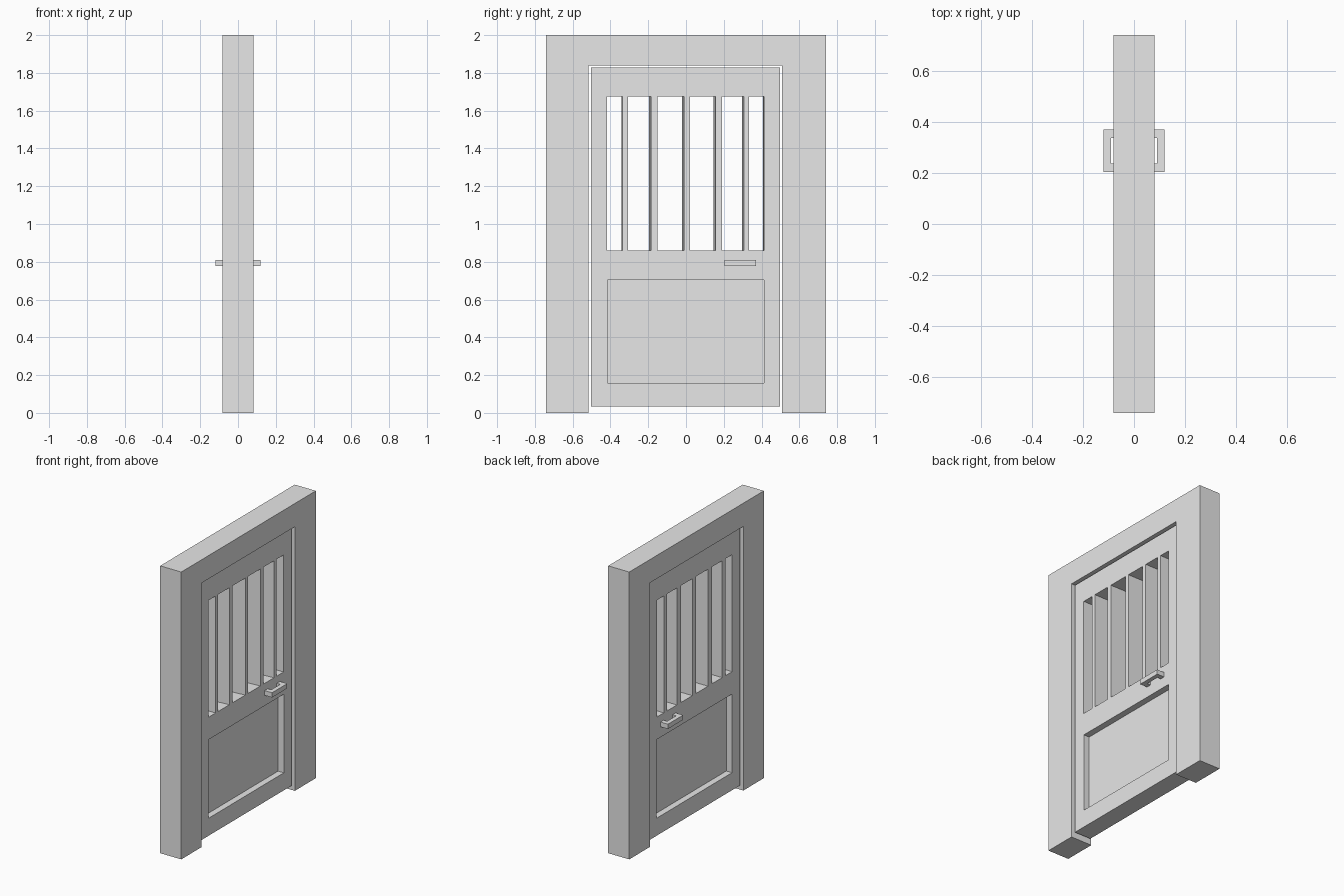
import bpy
import bmesh

if "Cube" in bpy.data.objects:
    bpy.data.objects.remove(bpy.data.objects["Cube"], do_unlink=True)

grey = bpy.data.materials.new("plain_grey")
grey.use_nodes = True
grey.diffuse_color = (0.8, 0.8, 0.8, 1)
grey.node_tree.nodes["Principled BSDF"].inputs["Base Color"].default_value = (0.8, 0.8, 0.8, 1)


def prism(name, front, back, x_back, x_front):
    """Solid between two matching (y, z) outlines at two depths."""
    bm = bmesh.new()
    a = [bm.verts.new((x_front, y, z)) for y, z in front]
    b = [bm.verts.new((x_back, y, z)) for y, z in back]
    bm.faces.new(a)
    bm.faces.new(b[::-1])
    n = len(a)
    for i in range(n):
        j = (i + 1) % n
        bm.faces.new((a[i], b[i], b[j], a[j]))
    bmesh.ops.recalc_face_normals(bm, faces=bm.faces)
    mesh = bpy.data.meshes.new(name)
    bm.to_mesh(mesh)
    bm.free()
    mesh.materials.append(grey)
    obj = bpy.data.objects.new(name, mesh)
    bpy.context.collection.objects.link(obj)
    return obj


def rect(y0, y1, z0, z1):
    return [(y0, z0), (y1, z0), (y1, z1), (y0, z1)]


def cut(target, cutter):
    """Subtract the cutter from the target and discard it."""
    cutter.hide_render = True
    mod = target.modifiers.new("cut", "BOOLEAN")
    mod.operation = "DIFFERENCE"
    mod.solver = "EXACT"
    mod.object = cutter
    bpy.context.view_layer.objects.active = target
    bpy.ops.object.modifier_apply(modifier=mod.name)
    bpy.data.objects.remove(cutter, do_unlink=True)


# Surrounding frame, open at the floor
outline = [(-0.74, 0), (-0.515, 0), (-0.515, 1.838), (0.509, 1.838),
           (0.509, 0), (0.74, 0), (0.74, 2), (-0.74, 2)]
prism("door_frame", outline, outline, -0.081, 0.081)

# Door leaf, slightly recessed in the frame
HALF = 0.063
slab = rect(-0.503, 0.498, 0.035, 1.828)
door = prism("door_leaf", slab, slab, -HALF, HALF)

# Window slots: right side of each narrows towards the back
slots = [(-0.417, -0.335, 0.007), (-0.308, -0.185, 0.012), (-0.152, -0.01, 0.012),
         (0.02, 0.157, 0.011), (0.19, 0.306, 0.009), (0.334, 0.412, 0.005)]
for y0, y1, taper in slots:
    wide = rect(y0, y1, 0.86, 1.674)
    narrow = rect(y0, y1 - taper, 0.86, 1.674)
    cut(door, prism("slot_cutter", wide, narrow, -HALF - 0.001, HALF + 0.001))

# Sunken lower panel on both faces
panel = rect(-0.416, 0.414, 0.157, 0.704)
for side in (-1, 1):
    depths = sorted((side * 0.019, side * 0.1))
    cut(door, prism("panel_cutter", panel, panel, *depths))

# Pull handles: flat U bars on both faces
y0, y1, leg = 0.203, 0.37, 0.034
for side, name in ((1, "handle_left"), (-1, "handle_right")):
    plan = [(HALF, y0), (0.12, y0), (0.12, y1), (HALF, y1),
            (HALF, y1 - leg), (0.09, y1 - leg), (0.09, y0 + leg), (HALF, y0 + leg)]
    bm = bmesh.new()
    face = bm.faces.new([bm.verts.new((side * x, y, 0.777)) for x, y in plan])
    ext = bmesh.ops.extrude_face_region(bm, geom=[face])
    top = [v for v in ext["geom"] if isinstance(v, bmesh.types.BMVert)]
    bmesh.ops.translate(bm, verts=top, vec=(0, 0, 0.033))
    bmesh.ops.recalc_face_normals(bm, faces=bm.faces)
    mesh = bpy.data.meshes.new(name)
    bm.to_mesh(mesh)
    bm.free()
    mesh.materials.append(grey)
    bpy.context.collection.objects.link(bpy.data.objects.new(name, mesh))
